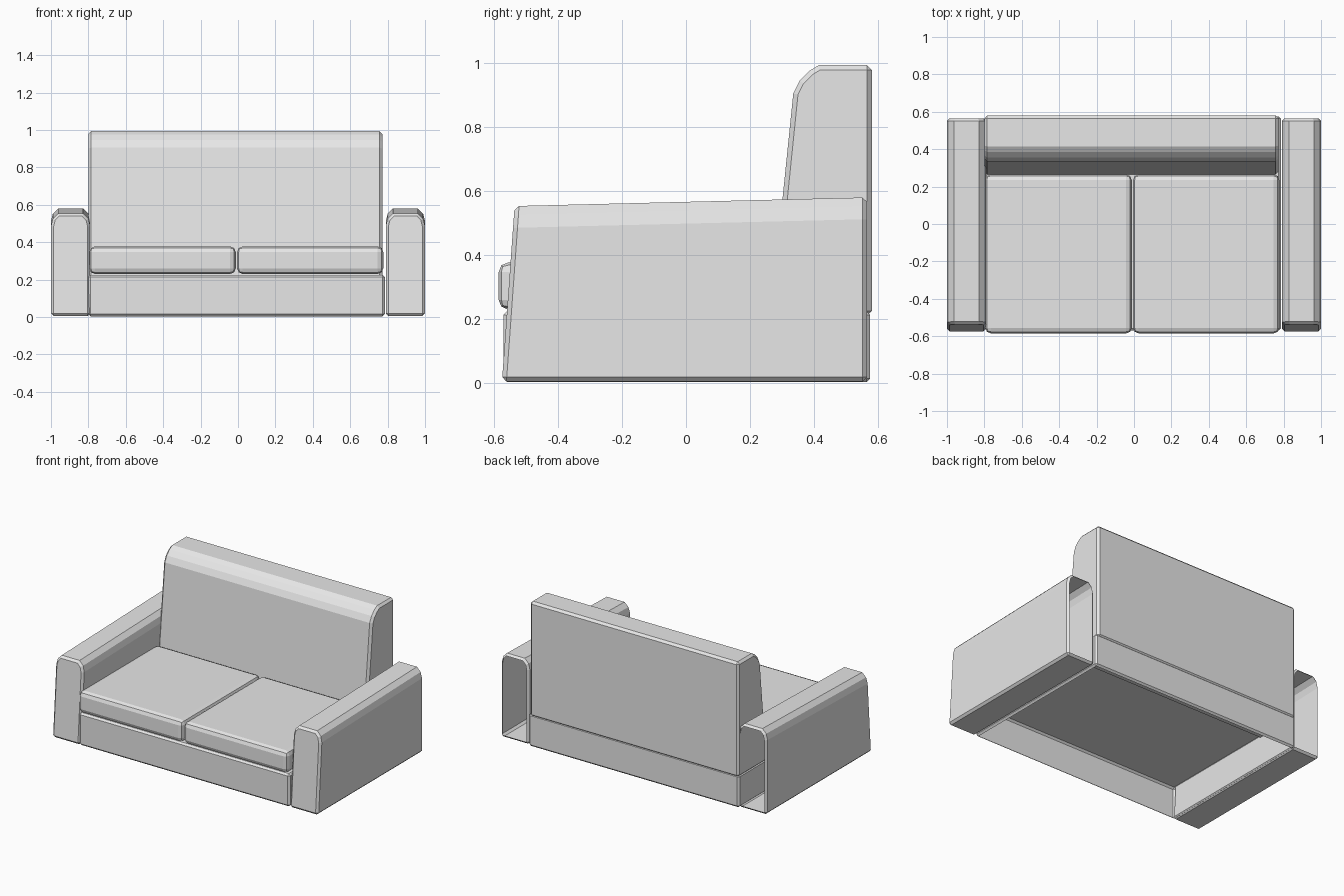
import bpy
import bmesh

if "Cube" in bpy.data.objects:
    bpy.data.objects.remove(bpy.data.objects["Cube"], do_unlink=True)

fabric = bpy.data.materials.new("grey_fabric")
fabric.use_nodes = True
fabric.diffuse_color = (0.8, 0.8, 0.8, 1)
fabric.node_tree.nodes["Principled BSDF"].inputs["Base Color"].default_value = (0.8, 0.8, 0.8, 1)


def loft(name, start, end, bevel, segments=1, rims=None, opened=None):
    """Join two matching rings, bevel rims of chosen faces, remove the opened side."""
    bm = bmesh.new()
    a = [bm.verts.new(p) for p in start]
    b = [bm.verts.new(p) for p in end]
    bm.faces.new(a)
    bm.faces.new(b)
    for i in range(len(a)):
        j = (i + 1) % len(a)
        bm.faces.new((a[i], a[j], b[j], b[i]))
    bmesh.ops.recalc_face_normals(bm, faces=bm.faces)
    bm.normal_update()
    edges = [e for e in bm.edges
             if rims is None or any(rims(f.normal) for f in e.link_faces)]
    bmesh.ops.bevel(bm, geom=edges, offset=bevel, segments=segments,
                    profile=0.5, affect='EDGES', clamp_overlap=True)
    bm.normal_update()
    if opened:
        gone = [f for f in bm.faces if opened(f.normal)]
        bmesh.ops.delete(bm, geom=gone, context='FACES')
    mesh = bpy.data.meshes.new(name)
    bm.to_mesh(mesh)
    bm.free()
    mesh.materials.append(fabric)
    obj = bpy.data.objects.new(name, mesh)
    bpy.context.collection.objects.link(obj)
    return obj


def box(name, x, y, z, bevel, segments=1, opened=None):
    ring = [(x[0], y[0]), (x[1], y[0]), (x[1], y[1]), (x[0], y[1])]
    return loft(name, [(*p, z[0]) for p in ring], [(*p, z[1]) for p in ring],
                bevel, segments, opened=opened)


# Base frame, hollow underneath
box("base_frame", (-0.8, 0.785), (-0.57, 0.575), (0.003, 0.225), 0.012,
    opened=lambda n: n.z < -0.95)

# Seat cushions
for side, x in (("right", (-0.795, -0.012)), ("left", (-0.005, 0.777))):
    box(side + "_seat_cushion", x, (-0.585, 0.265), (0.23, 0.377), 0.03, 2)

# Backrest with sloping front and rounded top
profile = [(0.264, 0.21), (0.335, 0.905), (0.355, 0.945), (0.385, 0.975),
           (0.415, 0.993), (0.58, 0.993), (0.58, 0.21)]
loft("backrest", [(-0.8, y, z) for y, z in profile],
     [(0.772, y, z) for y, z in profile], 0.015,
     rims=lambda n: abs(n.x) > 0.9 or n.y > 0.9)

# Arms: leaning front, top rising to the rear, open rear end
half = [(0.79, 0.005), (0.79, 0.485), (0.80, 0.525), (0.828, 0.553)]
section = half + [(1.79 - x, z) for x, z in reversed(half)]
for side, s in (("right", -1), ("left", 1)):
    front = [(s * x, -0.575 + 0.072 * z, z) for x, z in section]
    rear = [(s * x, 0.565, z + (0.027 if z > 0.1 else 0)) for x, z in section]
    loft(side + "_arm", front, rear, 0.014,
         rims=lambda n: abs(n.y) > 0.9 or n.z < -0.9,
         opened=lambda n: n.y > 0.95)
